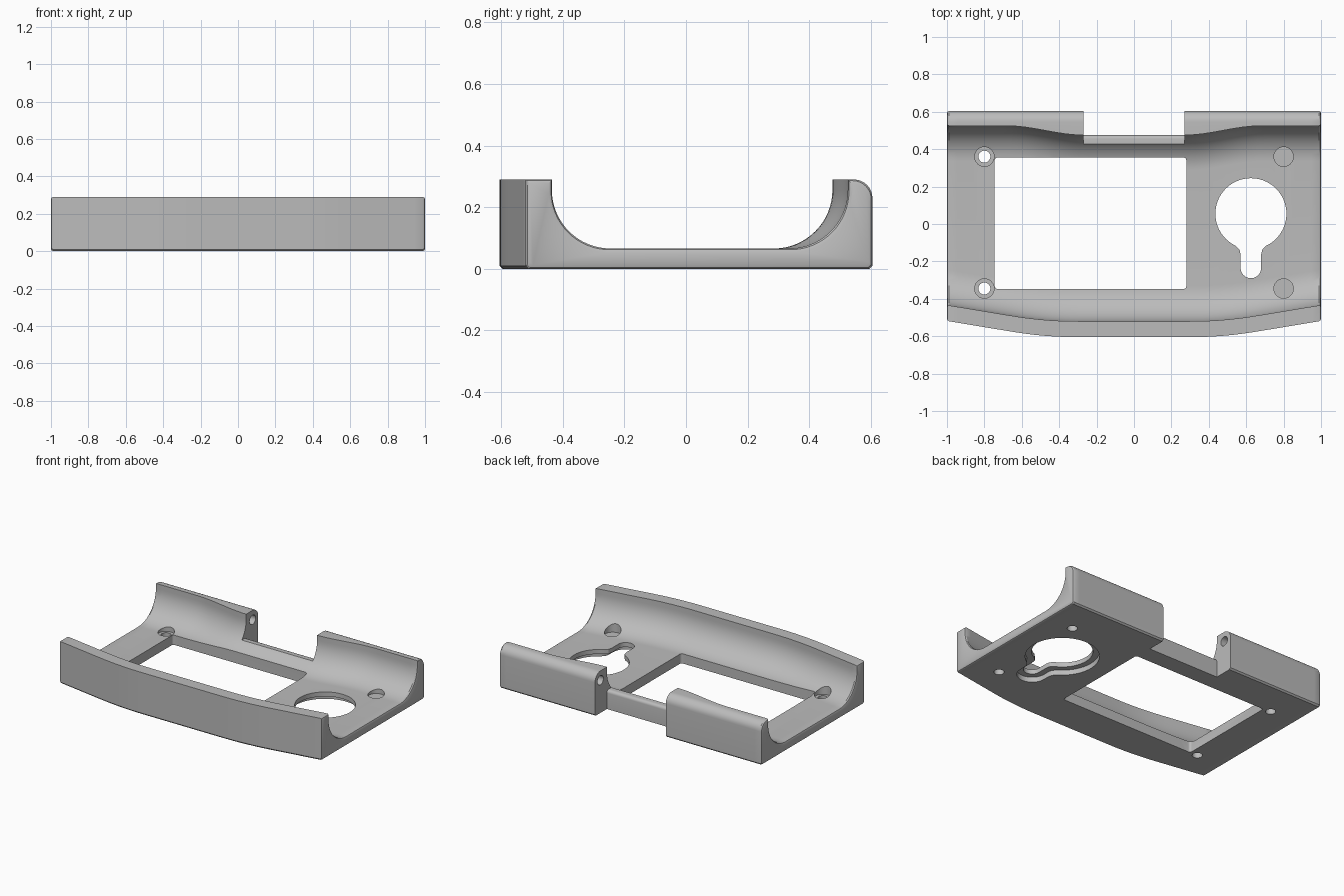
import bpy, bmesh, math
from mathutils import Vector

cube = bpy.data.objects.get("Cube")
if cube:
    bpy.data.objects.remove(cube, do_unlink=True)

grey = bpy.data.materials.new("plain grey")
grey.use_nodes = True
GREY = (0.5, 0.5, 0.5, 1)
grey.diffuse_color = GREY
grey.node_tree.nodes["Principled BSDF"].inputs["Base Color"].default_value = GREY

FLOOR, TOP, BACK, R, EDGE = 0.066, 0.29, 0.605, 0.19, 0.01


def loft(name, rings):
    """Skin a list of equal closed rings and cap both ends."""
    bm = bmesh.new()
    rows = [[bm.verts.new(p) for p in ring] for ring in rings]
    n = len(rows[0])
    for a, b in zip(rows, rows[1:]):
        for i in range(n):
            j = (i + 1) % n
            bm.faces.new((a[i], a[j], b[j], b[i]))
    bm.faces.new(rows[0])
    bm.faces.new(rows[-1])
    bmesh.ops.recalc_face_normals(bm, faces=bm.faces)
    mesh = bpy.data.meshes.new(name)
    bm.to_mesh(mesh)
    bm.free()
    mesh.materials.append(grey)
    obj = bpy.data.objects.new(name, mesh)
    bpy.context.collection.objects.link(obj)
    return obj


def arc(cx, cy, r, start, end, steps):
    angles = [math.radians(start + (end - start) * i / steps) for i in range(steps + 1)]
    return [(cx + r * math.cos(a), cy + r * math.sin(a)) for a in angles]


def front_edge(x):
    """Outer front line: flat middle, blended into straight swept sides."""
    d, lo, hi, slope = abs(x), 0.3, 0.65, 0.165
    if d < lo:
        return -BACK
    if d < hi:
        return -BACK + slope * (d - lo) ** 2 / (2 * (hi - lo))
    return -BACK + slope * (d - (lo + hi) / 2)


def back_inner(x):
    t = min(max((abs(x) - 0.27) / 0.41, 0), 1)
    return 0.475 + 0.05 * t * t * (3 - 2 * t)


def section(x, inset):
    """Cradle cross-section at x; inset rounds off the two ends."""
    e = inset
    f, b, back, top, floor = front_edge(x) + e, back_inner(x) + e, BACK - e, TOP - e, FLOOR - e
    fi = front_edge(x) + 0.085 - e
    pts = [(f + EDGE, e), (f, e + EDGE), (f, top), (fi, top)]
    pts += arc(fi + R, floor + R, R, 180, 270, 16)
    pts += arc(b - R, floor + R, R, 270, 360, 16)
    pts += [(b, top)]
    pts += arc(back - 0.06, top - 0.06, 0.06, 90, 0, 8)
    pts += [(back, e + EDGE), (back - EDGE, e)]
    return [Vector((x, y, z)) for y, z in pts]


# Main body
steps = 48
xs = [-0.988 + 1.976 * i / steps for i in range(steps + 1)]
stations = [(-1, 0.012), (-0.996, 0.004)] + [(x, 0) for x in xs] + [(0.996, 0.004), (1, 0.012)]
body = loft("cradle_body", [section(x, e) for x, e in stations])


def cut(pts, lo, hi, axis="Z"):
    """Subtract a prism with the given outline from the body."""
    place = (lambda p, h: (p[0], p[1], h)) if axis == "Z" else (lambda p, h: (h, p[0], p[1]))
    cutter = loft("cutter", [[place(p, h) for p in pts] for h in (lo, hi)])
    cutter.hide_render = True
    mod = body.modifiers.new("cut", "BOOLEAN")
    mod.operation, mod.solver, mod.object = "DIFFERENCE", "EXACT", cutter
    bpy.context.view_layer.objects.active = body
    bpy.ops.object.modifier_apply(modifier=mod.name)
    bpy.data.objects.remove(cutter, do_unlink=True)


def circle(cx, cy, r, n=32):
    return arc(cx, cy, r, 0, 360 - 360 / n, n - 1)


def keyhole(r, w):
    """Round opening with a round-ended slot toward the front."""
    cx, cy, end = 0.625, 0.055, -0.235
    a = math.degrees(math.asin((w + 0.025) / r))
    neck = cy - math.sqrt(r * r - w * w) - 0.035
    pts = arc(cx, cy, r, -90 + a, 270 - a, 48)
    pts += [(cx - w - 0.006, neck + 0.025), (cx - w, neck)]
    pts += arc(cx, end, w, 180, 360, 16)
    pts += [(cx + w, neck), (cx + w + 0.006, neck + 0.025)]
    return pts


# Rectangular window with small rounded corners
x0, x1, y0, y1, c = -0.745, 0.28, -0.347, 0.355, 0.015
window = []
for cx, cy, start in ((x1 - c, y1 - c, 0), (x0 + c, y1 - c, 90),
                      (x0 + c, y0 + c, 180), (x1 - c, y0 + c, 270)):
    window += arc(cx, cy, c, start, start + 90, 4)
cut(window, -0.1, 0.4)

# Keyhole opening and the wider recess beneath it
cut(keyhole(0.19, 0.055), -0.1, 0.4)
cut(keyhole(0.23, 0.095), -0.1, 0.035)

# Notch in the back wall, leaving a low rounded lip
notch = [(0.475, -0.1)] + arc(0.455, 0.11, 0.02, 0, 90, 5)
notch += [(0.38, 0.13), (0.38, 0.5), (0.8, 0.5), (0.8, -0.1)]
cut(notch, -0.27, 0.27, "X")

for side in (-1, 1):
    # Pin sockets in the notch ends
    lo, hi = sorted((side * 0.2, side * 0.5))
    cut(circle(0.545, 0.225, 0.032), lo, hi, "X")
    # Counterbored screw holes
    for y in (-0.345, 0.36):
        cut(circle(side * 0.8, y, 0.032), -0.1, 0.3)
        cut(circle(side * 0.8, y, 0.052), 0.05, 0.3)

# Smooth curves with crisp edges
bpy.ops.object.select_all(action="DESELECT")
body.select_set(True)
bpy.context.view_layer.objects.active = body
bpy.ops.object.shade_smooth_by_angle(angle=math.radians(30))
